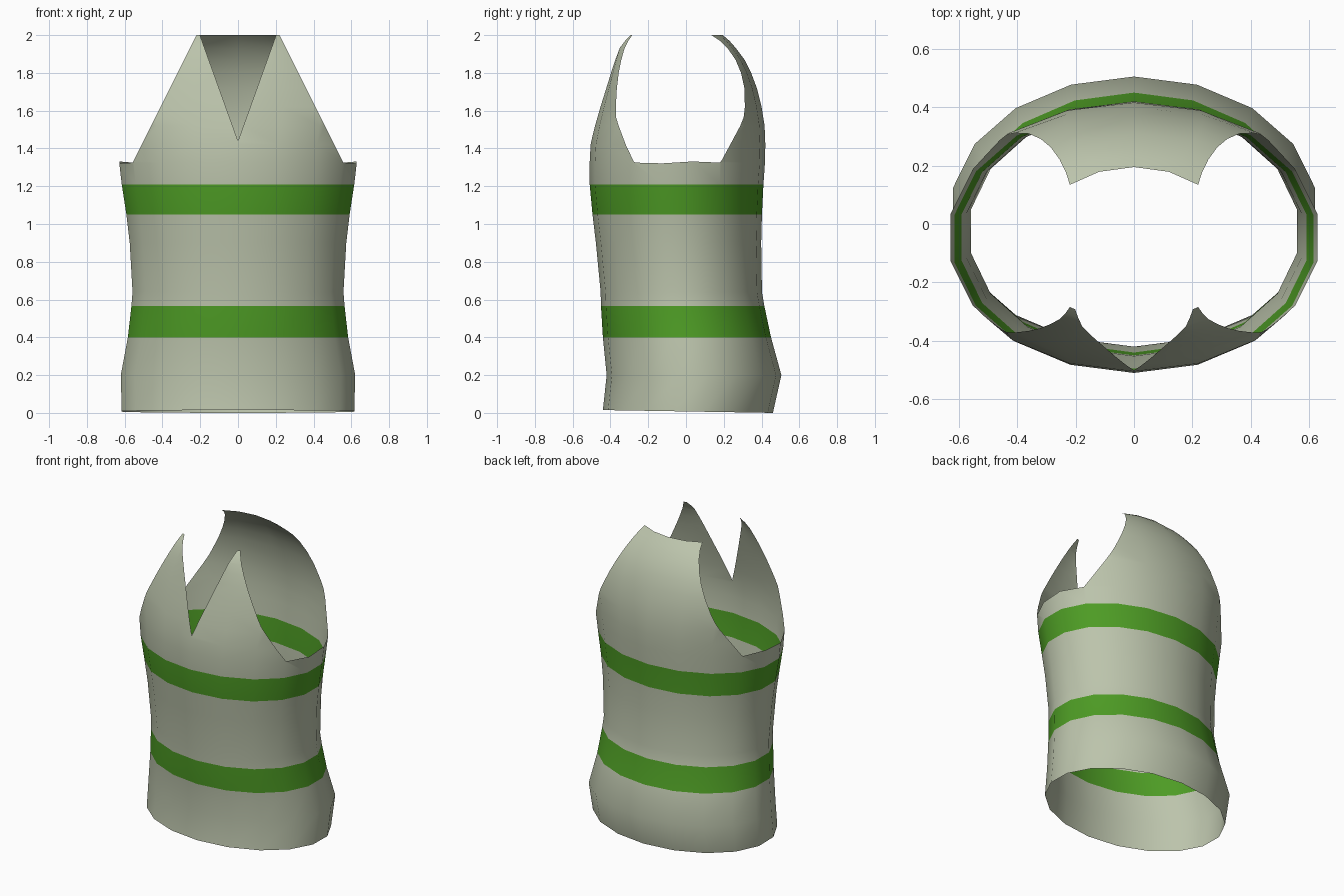
import bpy, bmesh, math
from mathutils import Vector

if "Cube" in bpy.data.objects:
    bpy.data.objects.remove(bpy.data.objects["Cube"])


def material(name, rgb):
    m = bpy.data.materials.new(name)
    m.diffuse_color = (*rgb, 1)
    m.use_nodes = True
    m.node_tree.nodes["Principled BSDF"].inputs["Base Color"].default_value = m.diffuse_color
    return m


cloth = material("pale sage cloth", (0.50, 0.55, 0.41))
green = material("green stripe", (0.075, 0.33, 0.018))

# Body rings: height, half width, front y, back y
RINGS = [
    (0.00, 0.625, -0.44, 0.46), (0.20, 0.63, -0.42, 0.505),
    (0.40, 0.592, -0.44, 0.45), (0.565, 0.573, -0.45, 0.415),
    (0.64, 0.567, -0.452, 0.402), (0.90, 0.582, -0.477, 0.398),
    (1.05, 0.60, -0.495, 0.402), (1.21, 0.625, -0.51, 0.41),
    (1.325, 0.638, -0.51, 0.418), (1.42, 0.65, -0.505, 0.42),
    (1.52, 0.67, -0.485, 0.416), (1.62, 0.69, -0.46, 0.40),
    (1.72, 0.69, -0.432, 0.375), (1.80, 0.66, -0.41, 0.345),
    (1.87, 0.60, -0.39, 0.31), (1.93, 0.53, -0.37, 0.265),
    (1.97, 0.44, -0.355, 0.23), (2.00, 0.35, -0.345, 0.195),
]
SIDES = 18
ARM_Z = 1.325
STRIPES = [(0.40, 0.565), (1.05, 1.21)]

# Loft the open shell
bm = bmesh.new()
loops = []
for z, a, f, b in RINGS:
    loop = []
    for i in range(SIDES):
        t = 2 * math.pi * i / SIDES
        c = math.cos(t)
        hem = 0.0075 * (1 + c) if z == 0 else 0
        loop.append(bm.verts.new((a * math.sin(t), (f + b) / 2 - (b - f) / 2 * c, z + hem)))
    loops.append(loop)
for lo, hi in zip(loops, loops[1:]):
    for i in range(SIDES):
        j = (i + 1) % SIDES
        bm.faces.new((lo[i], lo[j], hi[j], hi[i]))


def trim(point, normal, region):
    """Cut the faces in a region and remove those on the positive side."""
    p, n = Vector(point), Vector(normal)
    faces = [f for f in bm.faces if region(f.calc_center_median())]
    geom = set(faces)
    for f in faces:
        geom.update(f.edges)
        geom.update(f.verts)
    bmesh.ops.bisect_plane(bm, geom=list(geom), dist=1e-5, plane_co=p, plane_no=n)
    gone = []
    for f in bm.faces:
        c = f.calc_center_median()
        if region(c) and (c - p).dot(n) > 1e-5:
            gone.append(f)
    bmesh.ops.delete(bm, geom=gone, context='FACES')


# Armholes
for s in (-1, 1):
    trim((s * 0.552, 0, 1.335), (s, 0, 0.5), lambda c: c.z > ARM_Z and c.x * s > 0)

# V neckline: each half is trimmed from the centre outwards
for s in (-1, 1):
    trim((0, 0, 1.44), (-s, 0, 0.36), lambda c: c.z > ARM_Z and c.y < 0 and c.x * s > 0)

# Slightly ragged armhole bottoms
for v in bm.verts:
    if abs(v.co.z - ARM_Z) < 1e-4 and v.is_boundary and abs(v.co.x) > 0.57:
        v.co.z += 0.006 if v.co.y > 0 else -0.004

# Stripes
for f in bm.faces:
    z = f.calc_center_median().z
    f.material_index = int(any(lo < z < hi for lo, hi in STRIPES))
    f.smooth = True

bmesh.ops.recalc_face_normals(bm, faces=bm.faces[:])
side = sum(f.normal.dot(Vector((f.calc_center_median().x, f.calc_center_median().y, 0))) for f in bm.faces)
if side < 0:
    bmesh.ops.reverse_faces(bm, faces=bm.faces[:])

mesh = bpy.data.meshes.new("striped_vest")
bm.to_mesh(mesh)
bm.free()
mesh.materials.append(cloth)
mesh.materials.append(green)
vest = bpy.data.objects.new("striped_vest", mesh)
bpy.context.collection.objects.link(vest)
